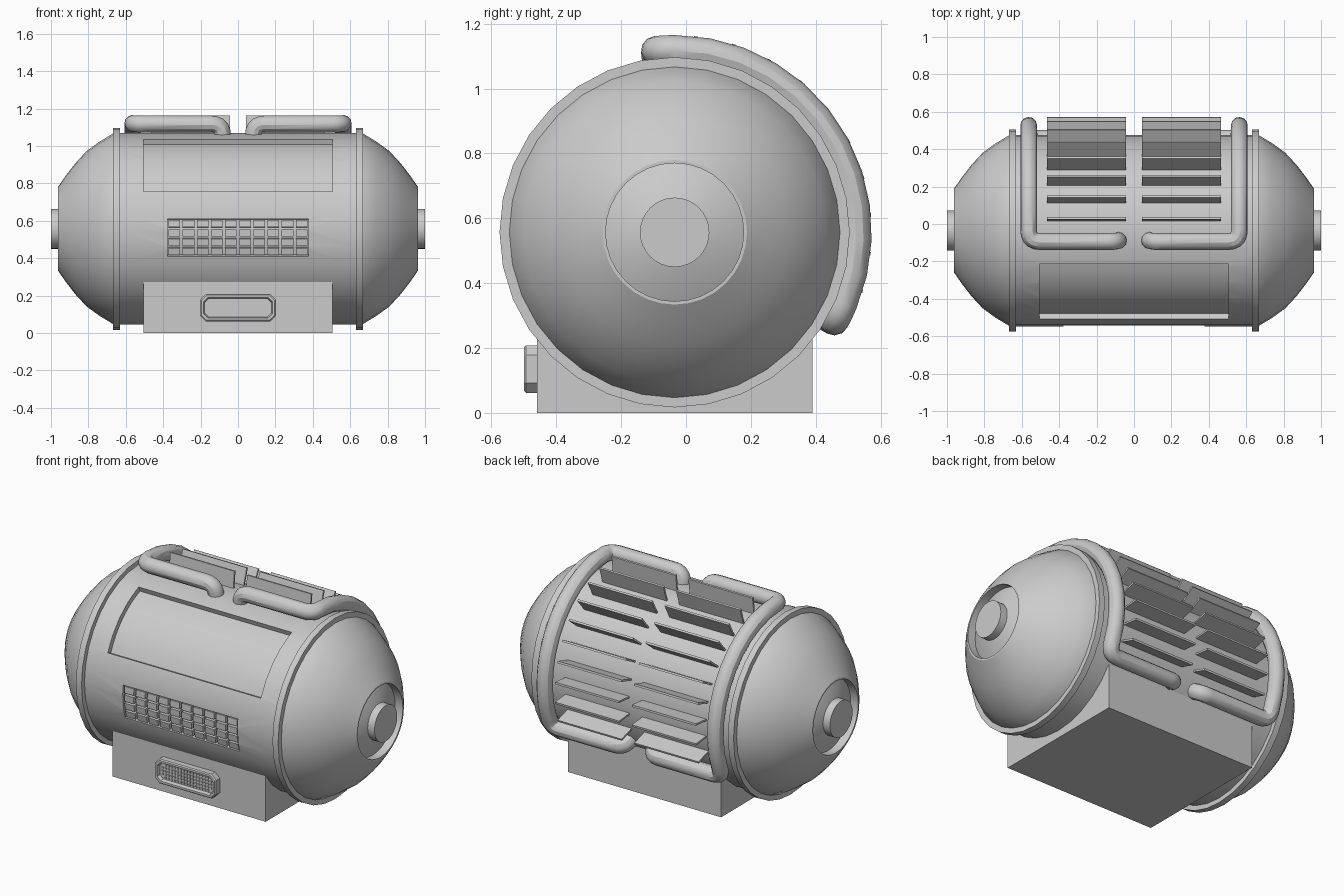
import bpy, bmesh, math
from mathutils import Vector

if "Cube" in bpy.data.objects:
    bpy.data.objects.remove(bpy.data.objects["Cube"])

CY, CZ, R = -0.035, 0.557, 0.512     # drum axis and radius


def polar(x, a, r):
    """Point on the drum: a in degrees from the top, positive to the back."""
    a = math.radians(a)
    return Vector((x, CY + r * math.sin(a), CZ + r * math.cos(a)))


def finish(name, bm, smooth=True):
    bmesh.ops.recalc_face_normals(bm, faces=bm.faces)
    me = bpy.data.meshes.new(name)
    bm.to_mesh(me)
    bm.free()
    ob = bpy.data.objects.new(name, me)
    bpy.context.collection.objects.link(ob)
    if smooth:
        shade(ob)
    return ob


def activate(ob):
    bpy.ops.object.select_all(action='DESELECT')
    ob.select_set(True)
    bpy.context.view_layer.objects.active = ob


def shade(ob):
    activate(ob)
    bpy.ops.object.shade_smooth_by_angle(angle=math.radians(30))


def skin(bm, loops):
    """Bridge successive closed loops of points and cap both ends."""
    rings = [[bm.verts.new(p) for p in lp] for lp in loops]
    n = len(rings[0])
    for a, b in zip(rings, rings[1:]):
        for i in range(n):
            bm.faces.new((a[i], a[(i + 1) % n], b[(i + 1) % n], b[i]))
    bm.faces.new(rings[0])
    bm.faces.new(rings[-1])


def lathe(name, profile, segs=32, smooth=True):
    bm = bmesh.new()
    skin(bm, [[polar(x, 360 * i / segs, r) for i in range(segs)] for x, r in profile])
    return finish(name, bm, smooth)


def arc_block(bm, x0, x1, a0, a1, r0, r1, n=1):
    """Curved block wrapped around the drum."""
    loops = []
    for i in range(n + 1):
        a = a0 + (a1 - a0) * i / n
        loops.append([polar(x0, a, r0), polar(x1, a, r0), polar(x1, a, r1), polar(x0, a, r1)])
    skin(bm, loops)


def box(bm, lo, hi):
    skin(bm, [[(x, y, z) for x, y in ((lo[0], lo[1]), (hi[0], lo[1]), (hi[0], hi[1]), (lo[0], hi[1]))]
              for z in (lo[2], hi[2])])


# drum with recessed window and keypad tray
drum = lathe("drum", [(-0.64, R), (0.64, R)], smooth=False)
for name, span in (("window_cutter", (-0.505, 0.505, -67.2, -20.4)),
                   ("keypad_cutter", (-0.378, 0.378, -106.8, -84))):
    bm = bmesh.new()
    arc_block(bm, *span, 0.48, 0.56, 8)
    cutter = finish(name, bm, False)
    cutter.hide_render = True
    mod = drum.modifiers.new(name, 'BOOLEAN')
    mod.object, mod.operation, mod.solver = cutter, 'DIFFERENCE', 'EXACT'
    activate(drum)
    bpy.ops.object.modifier_apply(modifier=name)
    bpy.data.objects.remove(cutter)
shade(drum)

# keypad keys
bm = bmesh.new()
px, pa = 0.756 / 10, 22.8 / 4
for i in range(10):
    for j in range(4):
        x, a = -0.378 + px * (i + 0.5), -106.8 + pa * (j + 0.5)
        arc_block(bm, x - 0.031, x + 0.031, a - 2.2, a + 2.2, 0.475, 0.507)
finish("keypad_keys", bm, False)

# flanges and domed ends with a dished recess and hub
for s, side in ((-1, "left"), (1, "right")):
    lathe(side + "_flange", [(s * 0.63, 0.54), (s * 0.667, 0.54)])
    dome = [(0.65, 0.512), (0.667, 0.51), (0.74, 0.466), (0.81, 0.415), (0.87, 0.35),
            (0.92, 0.285), (0.963, 0.223), (0.963, 0.213), (0.913, 0.213),
            (0.938, 0.16), (0.955, 0.107), (1.0, 0.107)]
    lathe(side + "_dome", [(s * x, r) for x, r in dome])

# base block
bm = bmesh.new()
box(bm, (-0.505, -0.46, 0), (0.505, 0.39, 0.275))
finish("base", bm, False)


# speaker grille: chamfered frame, recess and dots
def octagon(inset, y):
    w, h, c = 0.202 - inset, 0.073 - inset, 0.03 - inset * 0.4
    pts = [(w, h - c), (w - c, h), (c - w, h), (-w, h - c),
           (-w, c - h), (c - w, -h), (w - c, -h), (w, c - h)]
    return [(x, y, 0.135 + z) for x, z in pts]


bm = bmesh.new()
skin(bm, [octagon(0, -0.45), octagon(0, -0.494), octagon(0.006, -0.5),
          octagon(0.018, -0.5), octagon(0.024, -0.48)])
finish("grille_frame", bm, False)
bm = bmesh.new()
for i in range(17):
    for j in range(5):
        x, z = (i - 8) * 0.02, 0.135 + (j - 2) * 0.019
        if abs(i - 8) < 8 or abs(j - 2) < 2:
            box(bm, (x - 0.005, -0.486, z - 0.005), (x + 0.005, -0.475, z + 0.005))
finish("grille_dots", bm, False)

# cooling fins, two columns over the back
for s, side in ((-1, "left"), (1, "right")):
    bm = bmesh.new()
    for k in range(10):
        a = 6.25 + 11.25 * k
        arc_block(bm, s * 0.042, s * 0.465, a - 0.55, a + 0.55, 0.49, 0.608)
    finish(side + "_fins", bm, False)


# pipes: rounded path laid out on the unrolled drum, then wrapped around it
def pipe(name, s):
    pr, k = 0.563, math.radians(0.563)          # centreline radius, length per degree
    corners = [Vector(p) for p in ((0.083, -6 * k, 0.48), (0.083, -6 * k, pr), (0.563, -6 * k, pr),
                                   (0.563, 119 * k, pr), (0.083, 119 * k, pr), (0.083, 119 * k, 0.48))]
    path = [corners[0]]
    for i in range(1, 5):
        c = corners[i]
        p = c + (corners[i - 1] - c).normalized() * 0.06
        q = c + (corners[i + 1] - c).normalized() * 0.06
        if i == 3:                               # long run around the back
            path += [path[-1].lerp(p, t / 11) for t in range(1, 11)]
        for t in (0, 0.2, 0.4, 0.6, 0.8, 1):
            path.append(p.lerp(c, t).lerp(c.lerp(q, t), t))
    path.append(corners[5])
    cu = bpy.data.curves.new(name, 'CURVE')
    cu.dimensions = '3D'
    cu.bevel_depth, cu.bevel_resolution = 0.045, 4
    cu.use_fill_caps = True
    sp = cu.splines.new('POLY')
    sp.points.add(len(path) - 1)
    for pt, v in zip(sp.points, path):
        pt.co = (*polar(s * v.x, v.y / k, v.z), 1)
    ob = bpy.data.objects.new(name, cu)
    bpy.context.collection.objects.link(ob)
    activate(ob)
    bpy.ops.object.convert(target='MESH')
    shade(bpy.context.object)


pipe("left_pipe", -1)
pipe("right_pipe", 1)
